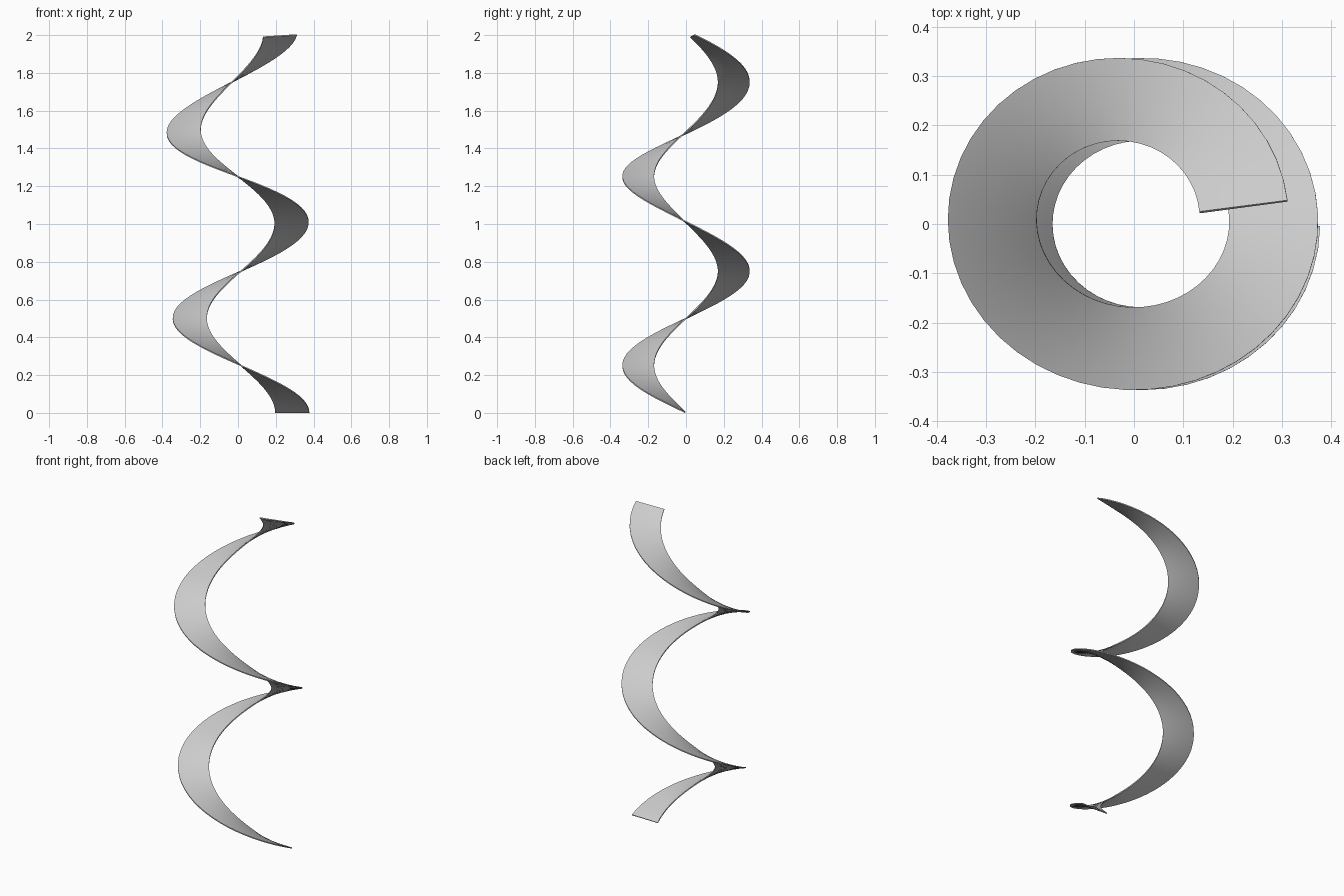
import bpy
import bmesh
from math import sin, cos, radians

if "Cube" in bpy.data.objects:
    bpy.data.objects.remove(bpy.data.objects["Cube"])

SEGMENTS = 96
START, SWEEP = -1.0, 711.0      # degrees, climbing clockwise seen from above
HEIGHT = 1.976
LEAN = 0.064                    # sideways slope of the upper half
R_IN, R_OUT = 0.169, 0.337
X_STRETCH = 1.073


def axis(z):
    """Sideways offset and slope of the gently leaning centre line."""
    a, b = 0.75, 1.25
    if z < a:
        return 0.016, 0.0
    if z < b:
        return 0.016 - LEAN * (z - a) ** 2 / (2 * (b - a)), -LEAN * (z - a) / (b - a)
    return 0.016 - LEAN * (z - (a + b) / 2), -LEAN


def point(t, r):
    ang = radians(START - SWEEP * t)
    z = HEIGHT * t
    off, slope = axis(z)
    x, y = r * X_STRETCH * cos(ang), r * sin(ang)
    return (x + off, y, z - slope * x + 0.003)


# helical ribbon: rows of radial points swept up the axis
bm = bmesh.new()
rows = []
for i in range(SEGMENTS + 1):
    t = i / SEGMENTS
    rows.append([bm.verts.new(point(t, R_IN + (R_OUT - R_IN) * k / 2)) for k in range(3)])
for a, b in zip(rows, rows[1:]):
    for k in range(2):
        bm.faces.new((a[k], b[k], b[k + 1], a[k + 1]))
bmesh.ops.recalc_face_normals(bm, faces=bm.faces)
if sum(f.normal.z for f in bm.faces) < 0:
    bmesh.ops.reverse_faces(bm, faces=bm.faces)

mesh = bpy.data.meshes.new("spiral_ribbon")
bm.to_mesh(mesh)
bm.free()
ribbon = bpy.data.objects.new("spiral_ribbon", mesh)
bpy.context.collection.objects.link(ribbon)

# thin sheet thickness
solid = ribbon.modifiers.new("thickness", 'SOLIDIFY')
solid.thickness = 0.006
solid.offset = 0

bpy.context.view_layer.objects.active = ribbon
ribbon.select_set(True)
bpy.ops.object.modifier_apply(modifier=solid.name)
bpy.ops.object.shade_smooth_by_angle(angle=radians(35))
